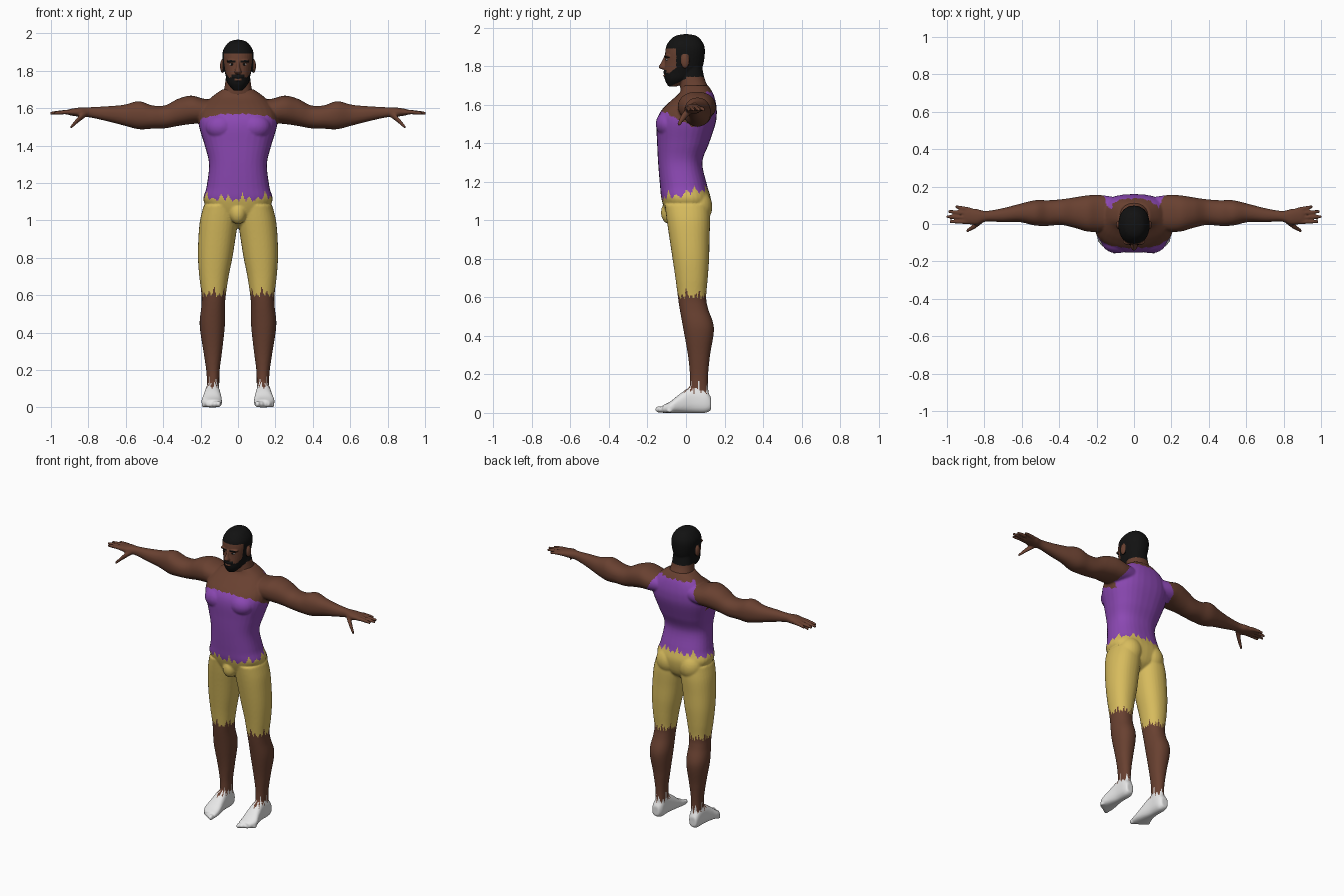
import bpy, bmesh, math
from mathutils import Matrix, Vector

cube = bpy.data.objects.get("Cube")
if cube:
    bpy.data.objects.remove(cube)


def material(name, r, g, b):
    mat = bpy.data.materials.new(name)
    mat.use_nodes = True
    mat.diffuse_color = (r, g, b, 1)
    shader = mat.node_tree.nodes["Principled BSDF"]
    shader.inputs["Base Color"].default_value = (r, g, b, 1)
    shader.inputs["Roughness"].default_value = 0.8
    return mat


skin = material("brown skin", .14, .052, .03)
purple = material("purple shirt", .26, .065, .45)
yellow = material("yellow shorts", .68, .5, .11)
white = material("white socks", .8, .8, .8)
black = material("black hair", .006, .006, .006)


def catmull(a, b, c, d, t):
    return b + .5 * t * (c - a + t * (2 * a - 5 * b + 4 * c - d + t * (3 * (b - c) + d - a)))


def loft(bm, axis, rows, side=1, power=2.2, sides=32, steps=6):
    """Skin oval sections; each row is a position on the axis and two extents."""
    padded = [rows[0]] + rows + [rows[-1]]
    sections = []
    for i in range(len(rows) - 1):
        quad = padded[i:i + 4]
        for k in range(steps):
            sections.append([catmull(*vals, k / steps) for vals in zip(*quad)])
    sections.append(rows[-1])
    others = [i for i in range(3) if i != axis]
    rings = []
    for pos, u0, u1, v0, v1 in sections:
        ring = []
        for k in range(sides):
            a = math.tau * k / sides
            c, s = math.cos(a), math.sin(a)
            c = math.copysign(abs(c) ** (2 / power), c)
            s = math.copysign(abs(s) ** (2 / power), s)
            co = Vector((0, 0, 0))
            co[axis] = pos
            co[others[0]] = (u0 + u1 + c * (u1 - u0)) / 2
            co[others[1]] = (v0 + v1 + s * (v1 - v0)) / 2
            co.x *= side
            ring.append(bm.verts.new(co))
        rings.append(ring)
    for low, high in zip(rings, rings[1:]):
        for k in range(sides):
            n = (k + 1) % sides
            bm.faces.new((low[k], low[n], high[n], high[k]))
    bm.faces.new(rings[0][::-1])
    bm.faces.new(rings[-1])


def ball(bm, centre, size):
    matrix = Matrix.Translation(centre) @ Matrix.Diagonal((*size, 1))
    bmesh.ops.create_uvsphere(bm, u_segments=24, v_segments=16, radius=1, matrix=matrix)


def finish(name, bm, mats, rule, voxel=0, smooth=0):
    """Fuse the shells into one skin, then colour faces by their centre."""
    bmesh.ops.recalc_face_normals(bm, faces=bm.faces)
    mesh = bpy.data.meshes.new(name)
    bm.to_mesh(mesh)
    bm.free()
    obj = bpy.data.objects.new(name, mesh)
    bpy.context.collection.objects.link(obj)
    bpy.ops.object.select_all(action='DESELECT')
    bpy.context.view_layer.objects.active = obj
    obj.select_set(True)
    if voxel:
        fuse = obj.modifiers.new("fuse", 'REMESH')
        fuse.mode = 'VOXEL'
        fuse.voxel_size = voxel
        blend = obj.modifiers.new("blend", 'SMOOTH')
        blend.factor = .5
        blend.iterations = smooth
        for mod in ("fuse", "blend"):
            bpy.ops.object.modifier_apply(modifier=mod)
    for mat in mats:
        obj.data.materials.append(mat)
    for face in obj.data.polygons:
        face.material_index = mats.index(rule(*face.center))
    bpy.ops.object.shade_smooth()
    return obj


# Torso
body = bmesh.new()
torso = [(.96, .03, -.03, .05), (1.01, .11, -.09, .11), (1.1, .183, -.125, .13),
         (1.18, .168, -.135, .11), (1.3, .155, -.145, .085), (1.4, .178, -.15, .12),
         (1.5, .208, -.153, .153), (1.56, .21, -.135, .16), (1.61, .19, -.09, .155),
         (1.66, .14, -.035, .14), (1.7, .085, -.02, .115)]
loft(body, 2, [(z, -w, w, f, b) for z, w, f, b in torso], power=2.4)
ball(body, (0, -.085, 1.04), (.045, .045, .06))

leg = [(1.08, .0, .183, -.11, .12), (1, .0, .203, -.1, .125), (.9, .014, .212, -.085, .122),
       (.8, .03, .214, -.07, .12), (.7, .05, .207, -.055, .113), (.6, .065, .195, -.042, .105),
       (.54, .07, .196, -.033, .115), (.44, .07, .205, -.015, .145), (.3, .085, .185, .01, .125),
       (.2, .098, .17, .02, .115), (.13, .1, .166, .02, .115), (.05, .1, .166, .03, .125)]
foot = [(.13, .115, .165, .015, .08), (.1, .1, .173, 0, .12), (.03, .098, .175, 0, .135),
        (-.03, .09, .185, 0, .1), (-.08, .085, .195, 0, .06), (-.12, .087, .17, 0, .04)]
arm = [(.08, -.02, .14, 1.53, 1.64), (.18, -.04, .155, 1.52, 1.65), (.25, -.04, .153, 1.515, 1.667),
       (.32, -.02, .142, 1.505, 1.65), (.39, -.005, .132, 1.492, 1.615),
       (.46, -.01, .127, 1.49, 1.615), (.53, -.008, .127, 1.487, 1.637),
       (.61, .01, .108, 1.507, 1.618), (.7, .01, .085, 1.53, 1.61), (.79, .013, .07, 1.55, 1.605),
       (.84, -.005, .08, 1.553, 1.604), (.89, .0, .085, 1.56, 1.597), (.91, .005, .083, 1.565, 1.592)]
thumb = [(.81, .005, .04, 1.555, 1.59), (.85, -.025, .007, 1.525, 1.56), (.895, -.048, -.028, 1.487, 1.506)]

# Limbs, mirrored left and right
for side in (1, -1):
    ball(body, (side * .09, -.09, 1.5), (.085, .067, .07))
    ball(body, (side * .085, .06, 1.07), (.08, .077, .09))
    loft(body, 2, leg, side)
    loft(body, 1, foot, side, power=2.5)
    loft(body, 0, arm, side)
    loft(body, 0, thumb, side, sides=12)
    for i in range(5):
        r = .018 - .0015 * i
        ball(body, (side * (.105 + .02 * i), -.137 + .013 * i, r), (r * .8, r * 1.3, r))
    for base, tip, reach in ((.01, .013, .985), (.032, .04, 1.005), (.055, .068, .995), (.075, .093, .955)):
        loft(body, 0, [(.87, base - .012, base + .012, 1.565, 1.592),
                       ((.87 + reach) / 2, (base + tip) / 2 - .011, (base + tip) / 2 + .011, 1.566, 1.59),
                       (reach, tip - .008, tip + .008, 1.565, 1.581)], side, sides=12)


def zigzag(t, height=.05):
    return height * abs(t % 1 - .5) * (1.3 + .7 * math.sin(t * 2.3))


def body_colour(x, y, z):
    ax = abs(x)
    around_leg = math.atan2(y - .05, ax - .13) * 2.4
    around_waist = math.atan2(y, x) * 3.6
    if z < .1 + zigzag(around_leg, .07):
        return white
    if z < .59 + zigzag(around_leg * 1.3, .06):
        return skin
    if z < 1.125 + .2 * y + zigzag(around_waist):
        return yellow
    if y > .06:
        top = 1.66 - 1.8 * max(0, ax - .13)
    else:
        top = min(1.57 - .25 * max(0, ax - .08), 1.5 - .5 * y)
    if ax < .225 and z < top + zigzag(around_waist, .015):
        return purple
    return skin


finish("body", body, [skin, purple, yellow, white], body_colour, .006, 4)

# Head with neck, nose, brow and ears
head = bmesh.new()
skull = [(1.695, .025, -.092, -.045), (1.73, .053, -.11, .02), (1.77, .065, -.113, .07),
         (1.81, .074, -.11, .09), (1.87, .083, -.108, .098), (1.91, .079, -.1, .093),
         (1.945, .057, -.073, .07), (1.96, .034, -.045, .045), (1.966, .008, -.01, .01)]
neck = [(1.64, .1, -.02, .13), (1.69, .078, -.03, .115), (1.74, .068, -.03, .095), (1.82, .06, -.02, .08)]
nose = [(1.783, .014, -.125, -.09), (1.795, .018, -.142, -.09), (1.82, .01, -.128, -.09), (1.855, .008, -.112, -.09)]
for rows in (skull, neck, nose):
    loft(head, 2, [(z, -w, w, f, b) for z, w, f, b in rows])
ball(head, (0, -.1, 1.768), (.035, .018, .012))
ball(head, (0, -.102, 1.75), (.02, .017, .008))
for side in (1, -1):
    ball(head, (side * .03, -.092, 1.852), (.032, .02, .009))
    ball(head, (side * .083, -.005, 1.825), (.013, .022, .037))


def head_colour(x, y, z):
    ax = abs(x)
    if ax > .082 and abs(y + .005) < .024 and z < 1.865:
        return skin
    hairline = 1.893 if y < -.05 else 1.775 if y < 0 else 1.745
    eyebrow = y < -.06 and .012 < ax < .056 and abs(z - 1.851 + .15 * abs(ax - .035)) < .006
    lips = ax < .02 and abs(z - 1.753) < .004
    beard_low = 1.685 + .5 * (y + .1)
    beard_high = 1.764 + .8 * max(0, y + .085)
    beard = y < 0 and beard_low < z < beard_high and not lips
    moustache = y < -.09 and ax < .035 and 1.758 < z < 1.779
    return black if z > hairline or eyebrow or beard or moustache else skin


finish("head", head, [skin, black], head_colour, .0035, 4)

# Eyes
for side, label in ((1, "left"), (-1, "right")):
    eye = bmesh.new()
    ball(eye, (side * .031, -.099, 1.834), (.014, .007, .006))
    finish(label + "_eye", eye, [white, black],
           lambda x, y, z: black if abs(abs(x) - .031) < .007 else white)
